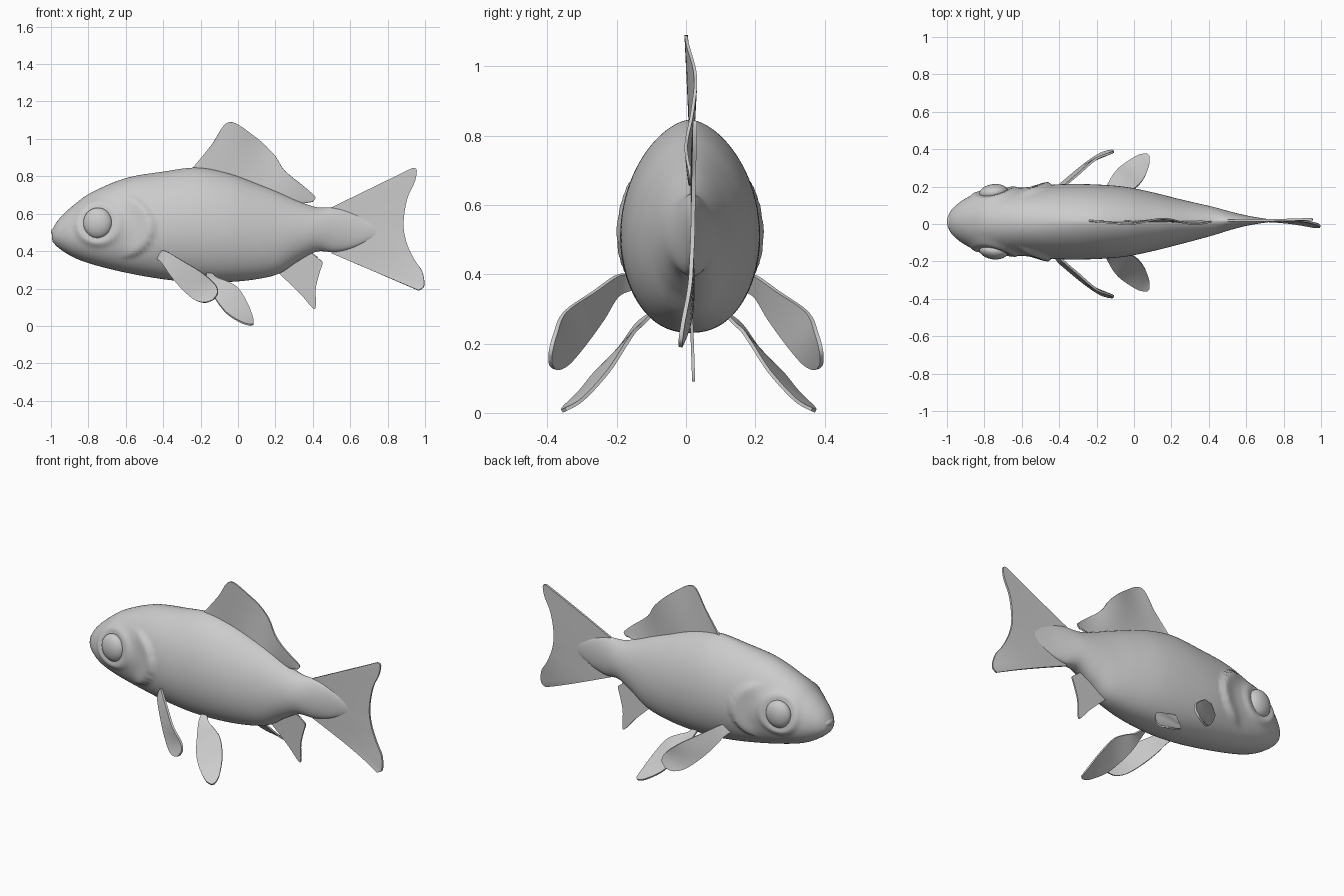
import bpy, bmesh, math
from mathutils import Vector

if "Cube" in bpy.data.objects:
    bpy.data.objects.remove(bpy.data.objects["Cube"])

MID = 0.012  # the fish sits slightly off the y axis


def spline(pts, steps):
    """Catmull-Rom through tuples of any size."""
    p = [pts[0]] + list(pts) + [pts[-1]]
    out = []
    for i in range(1, len(p) - 2):
        for k in range(steps):
            t = k / steps
            out.append(tuple(0.5 * (2 * b + (c - a) * t + (2 * a - 5 * b + 4 * c - d) * t * t
                                    + (3 * b - a - 3 * c + d) * t ** 3)
                             for a, b, c, d in zip(p[i - 1], p[i], p[i + 1], p[i + 2])))
    return out + [tuple(pts[-1])]


def ramp(x, a, b):
    t = max(0.0, min(1.0, (x - a) / (b - a)))
    return t * t * (3 - 2 * t)


def grid_object(name, rows, closed=False):
    bm = bmesh.new()
    vs = [[bm.verts.new(v) for v in r] for r in rows]
    n = len(rows[0])
    for r0, r1 in zip(vs, vs[1:]):
        for j in range(n if closed else n - 1):
            k = (j + 1) % n
            bm.faces.new((r0[j], r0[k], r1[k], r1[j]))
    if closed:
        bm.faces.new(vs[0])
        bm.faces.new(vs[-1])
    bmesh.ops.recalc_face_normals(bm, faces=bm.faces)
    me = bpy.data.meshes.new(name)
    bm.to_mesh(me)
    bm.free()
    ob = bpy.data.objects.new(name, me)
    bpy.context.collection.objects.link(ob)
    return ob


def smooth(ob, angle=40):
    bpy.ops.object.select_all(action='DESELECT')
    ob.select_set(True)
    bpy.context.view_layer.objects.active = ob
    for m in list(ob.modifiers):
        bpy.ops.object.modifier_apply(modifier=m.name)
    bpy.ops.object.shade_smooth_by_angle(angle=math.radians(angle))


def fin(name, edge_a, edge_b, bend=None, thick=0.009, steps=5, across=14):
    """Thin sheet lofted between two edges; bend(x, z, v) gives y for flat (x, z) edges."""
    rows = []
    for a, b in zip(spline(edge_a, steps), spline(edge_b, steps)):
        row = []
        for j in range(across + 1):
            v = j / across
            p = [(1 - v) * s + v * e for s, e in zip(a, b)]
            row.append(Vector((p[0], bend(p[0], p[1], v), p[1])) if bend else Vector(p))
        rows.append(row)
    ob = grid_object(name, rows)
    m = ob.modifiers.new("thickness", 'SOLIDIFY')
    m.thickness, m.offset = thick, 0
    smooth(ob)


def ellipsoid(name, loc, scale, rot_z=0.0):
    bpy.ops.mesh.primitive_uv_sphere_add(segments=32, ring_count=20, location=loc)
    ob = bpy.context.object
    ob.name, ob.scale, ob.rotation_euler.z = name, scale, rot_z
    smooth(ob, 180)


# Body: stations of x, top z, bottom z, half width
stations = [(-0.995, .50, .465, .02), (-.985, .53, .443, .05), (-.95, .58, .41, .09),
            (-.88, .645, .367, .135), (-.78, .715, .33, .164), (-.6, .79, .285, .182),
            (-.4, .825, .25, .2), (-.22, .846, .232, .2), (-.05, .815, .235, .187),
            (.1, .76, .25, .157), (.22, .712, .28, .127), (.32, .668, .345, .102),
            (.42, .635, .397, .077), (.52, .63, .395, .048), (.62, .60, .42, .024),
            (.74, .54, .48, .005)]
SEG = 128
rows = []
for x, zt, zb, hw in spline(stations, 10):
    zw = zb + 0.45 * (zt - zb)
    peak = 1 + 0.22 * ramp(x, -.6, -.25)
    row = []
    for j in range(SEG):
        t = 2 * math.pi * j / SEG
        c, s = math.cos(t), math.sin(t)
        z = zw + s * ((zt - zw) if s > 0 else (zw - zb))
        w = hw * abs(c) ** (peak if s > 0 else 0.88)
        # raised rim round the eye and raised gill cover
        r = math.hypot(x + .75, z - .55)
        bump = .011 * math.exp(-((r - .108) / .02) ** 2)
        g = math.hypot((x + .64) / .18, (z - .53) / .165)
        bump += .017 * ramp(g, .45, 1) * (1 - ramp(g, 1, 1.09)) * ramp(x, -.64, -.54)
        w += bump * min(1, abs(c) * 2)
        row.append((x, MID + .006 * ramp(x, .2, .6) + math.copysign(w, c), z))
    rows.append(row)
smooth(grid_object("body", rows, closed=True), 60)

# Lips
ellipsoid("upper_lip", (-.974, MID, .503), (.026, .045, .022))
ellipsoid("lower_lip", (-.967, MID, .457), (.026, .042, .02))

# Dorsal fin
fin("dorsal_fin",
    [(-.24, .83), (-.2, .82), (-.14, .8), (-.02, .77), (.08, .73), (.16, .7), (.25, .67), (.32, .655), (.4, .667)],
    [(-.24, .845), (-.14, .97), (-.05, 1.09), (.08, 1.02), (.19, .92), (.25, .83), (.36, .74), (.412, .69), (.4, .667)],
    lambda x, z, v: .014 + .014 * v * math.sin(14 * x - 4 * (z - .8)))

# Tail fin
fin("tail_fin",
    [(.5, .634 - .246 * i / 9) for i in range(10)],
    [(.93, .843), (.955, .835), (.945, .77), (.905, .68), (.885, .55),
     (.9, .45), (.94, .36), (.985, .29), (.995, .215), (.965, .19)],
    lambda x, z, v: .019 + .05 * (z - .5) * v * v * (1.0 if z < .5 else .4) - .02 * v ** 3 * ramp(z, .4, .2),
    thick=.012)

# Anal fin
fin("anal_fin",
    [(.22, .3), (.25, .33), (.28, .35), (.3, .37), (.32, .38), (.34, .39), (.36, .4), (.38, .4), (.39, .395)],
    [(.22, .28), (.33, .175), (.4, .095), (.416, .11), (.416, .2), (.435, .28), (.452, .335), (.44, .352), (.4, .38)],
    lambda x, z, v: .012 + .035 * (.38 - z))

# Paired parts: eyes, pectoral fins and pelvic fins
pectoral_top = [(-.41, .16, .40), (-.375, .2, .395), (-.30, .265, .35), (-.2, .35, .29),
                (-.125, .378, .225), (-.108, .39, .18), (-.125, .392, .148)]
pectoral_low = [(-.43, .16, .355), (-.405, .2, .335), (-.36, .24, .27), (-.3, .29, .2),
                (-.235, .34, .142), (-.18, .375, .125), (-.135, .39, .138)]
pelvic_back = [(-.14, .11, .28), (-.11, .135, .255), (-.06, .155, .237), (0, .18, .2),
               (.05, .232, .12), (.08, .305, .04), (.083, .355, .01)]
pelvic_front = [(-.17, .12, .28), (-.165, .155, .25), (-.14, .205, .18), (-.1, .27, .115),
                (-.05, .315, .06), (.025, .36, .016), (.07, .366, .005)]
for side, s in (("near", -1), ("far", 1)):
    def flip(pts, mid=0.0):
        return [(x, mid + s * y, z) for x, y, z in pts]
    ellipsoid(side + "_eye", (-.75, MID + s * .155, .55), (.078, .046, .082), s * math.radians(7))
    fin(side + "_pectoral_fin", flip(pectoral_top), flip(pectoral_low), thick=.012)
    fin(side + "_pelvic_fin", flip(pelvic_back, .008), flip(pelvic_front, .008), thick=.01)
